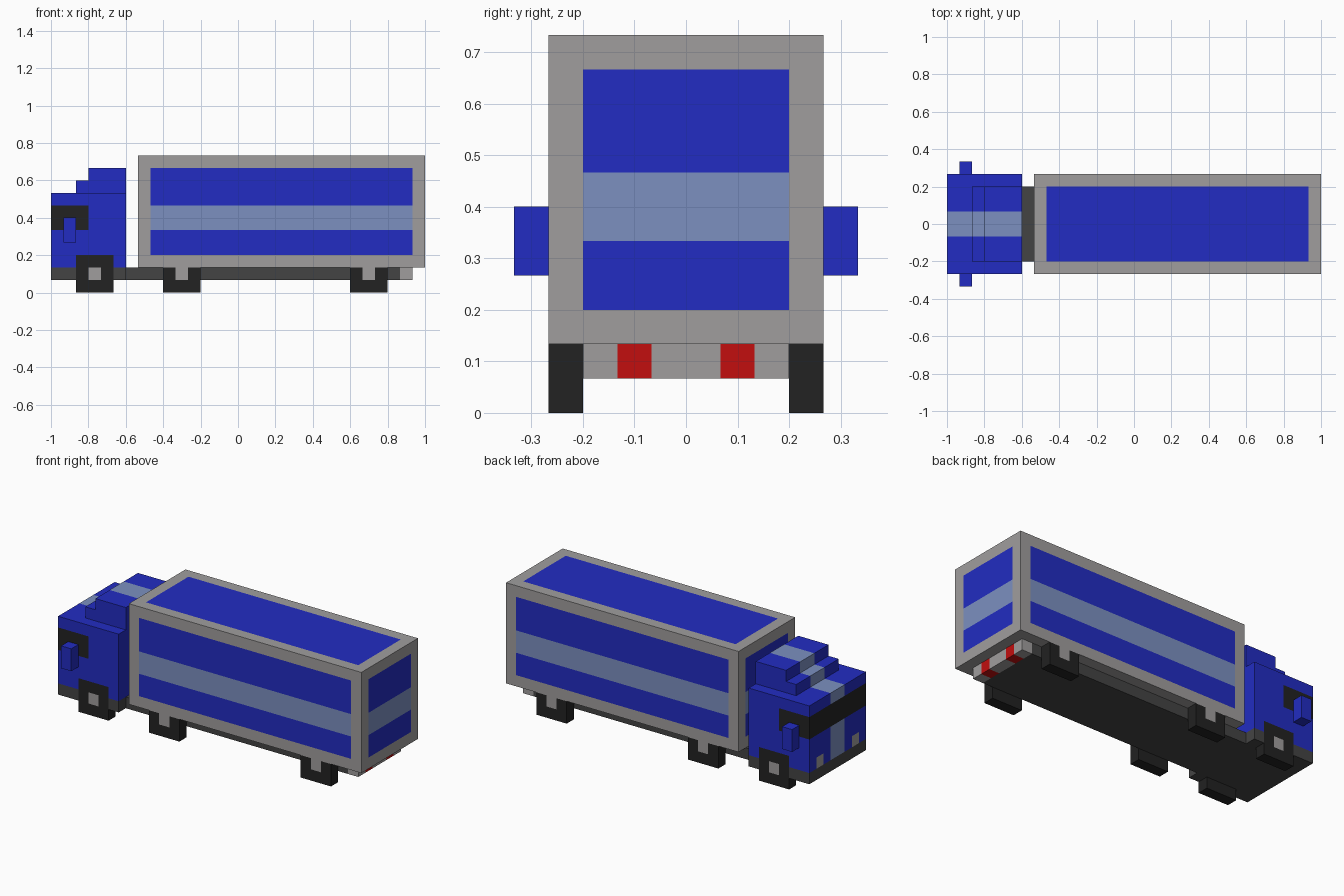
import bpy, bmesh
from mathutils import Vector

cube = bpy.data.objects.get("Cube")
if cube:
    bpy.data.objects.remove(cube, do_unlink=True)

U = 1 / 15  # one block; all part sizes below are in blocks


def srgb(*rgb):
    lin = [c / 255 / 12.92 if c <= 10 else ((c / 255 + 0.055) / 1.055) ** 2.4 for c in rgb]
    return (*lin, 1.0)


def material(name, colour):
    m = bpy.data.materials.new(name)
    m.use_nodes = True
    m.diffuse_color = colour
    m.node_tree.nodes["Principled BSDF"].inputs["Base Color"].default_value = colour
    return m


BLUE = material("blue_paint", srgb(34, 44, 194))
LIGHT = material("pale_blue_stripe", srgb(124, 144, 192))
GREY = material("light_grey", srgb(160, 158, 158))
DARK = material("chassis_grey", srgb(68, 68, 68))
BLACK = material("black_rubber_and_glass", srgb(34, 34, 34))
RED = material("tail_light_red", srgb(194, 14, 14))
OPEN = None  # region whose faces are left out


def box(name, x, y, z, mat, paint=()):
    """Box from (min, max) ranges; paint = (x range, |y| range, z range, material)."""
    lo, hi = Vector((x[0], y[0], z[0])), Vector((x[1], y[1], z[1]))
    bm = bmesh.new()
    bmesh.ops.create_cube(bm, size=1)
    for v in bm.verts:
        v.co = Vector([(lo[i] + hi[i]) / 2 + v.co[i] * (hi[i] - lo[i]) for i in range(3)])
    # cut the faces along the borders of each painted region
    cuts = set()
    for rx, ry, rz, _ in paint:
        cuts |= {(0, c) for c in rx} | {(2, c) for c in rz}
        cuts |= {(1, s * c) for c in ry if c for s in (-1, 1)}
    for axis, c in sorted(cuts):
        if lo[axis] < c < hi[axis]:
            n = Vector([float(i == axis) for i in range(3)])
            bmesh.ops.bisect_plane(bm, geom=bm.verts[:] + bm.edges[:] + bm.faces[:],
                                   plane_co=n * c, plane_no=n, dist=1e-5)
    # colour faces whose centre lies in a region; later regions win
    mats, doomed = [mat], []
    for f in bm.faces:
        p = f.calc_center_median()
        p.y = abs(p.y)
        chosen = mat
        for *ranges, m in paint:
            if all(r[0] - 0.01 <= p[i] <= r[1] + 0.01 for i, r in enumerate(ranges)):
                chosen = m
        if chosen is OPEN:
            doomed.append(f)
            continue
        if chosen not in mats:
            mats.append(chosen)
        f.material_index = mats.index(chosen)
    bmesh.ops.delete(bm, geom=doomed, context='FACES')
    bmesh.ops.scale(bm, vec=(U, U, U), verts=bm.verts[:])
    me = bpy.data.meshes.new(name)
    bm.to_mesh(me)
    bm.free()
    for m in mats:
        me.materials.append(m)
    ob = bpy.data.objects.new(name, me)
    bpy.context.collection.objects.link(ob)
    return ob


# Cab with centre stripe, headlights, wraparound glass and wheel arches
box("cab", (-15, -9), (-4, 4), (2, 8), BLUE, [
    ((-15, -9), (0, 1), (2, 8), LIGHT),
    ((-15, -15), (2, 3), (2, 3), GREY),
    ((-15, -12), (0, 4), (5, 7), BLACK),
    ((-13, -10), (3, 4), (2, 3), OPEN)])
box("cab_base", (-15, -9), (-4, 4), (1, 2), DARK, [
    ((-13, -10), (3, 4), (1, 2), OPEN)])

# Stepped roof fairing
for name, x0, z0 in (("roof_lower_step", -13, 8), ("roof_upper_step", -12, 9)):
    box(name, (x0, -9), (-3, 3), (z0, z0 + 1), BLUE,
        [((x0, -9), (0, 1), (z0, z0 + 1), LIGHT)])

# Cargo container with framed blue panels and a pale stripe
box("cargo_box", (-8, 15), (-4, 4), (2, 11), GREY, [
    ((-7, 14), (4, 4), (3, 10), BLUE),    # long sides
    ((-7, 14), (4, 4), (5, 7), LIGHT),
    ((-8, 15), (0, 3), (3, 10), BLUE),    # ends
    ((-8, 15), (0, 3), (5, 7), LIGHT),
    ((-7, 14), (0, 3), (11, 11), BLUE)])  # roof

# Chassis rail and rear bumper with tail lights
box("chassis", (-9, 13), (-3, 3), (1, 2), DARK)
box("rear_bumper", (13, 14), (-3, 3), (1, 2), GREY,
    [((13, 14), (1, 2), (1, 2), RED)])

# Wheels and mirrors on both sides
for side, s in (("front_side", -1), ("back_side", 1)):
    def span(a, b):
        return tuple(sorted((s * a, s * b)))
    for name, x0, top in (("cab_wheel", -13, 3), ("middle_wheel", -6, 2), ("rear_wheel", 9, 2)):
        box(f"{name}_{side}", (x0, x0 + 3), span(3, 4), (0, top), BLACK,
            [((x0 + 1, x0 + 2), (4, 4), (1, 2), GREY)])
    box(f"mirror_{side}", (-14, -13), span(4, 5), (4, 6), BLUE)
